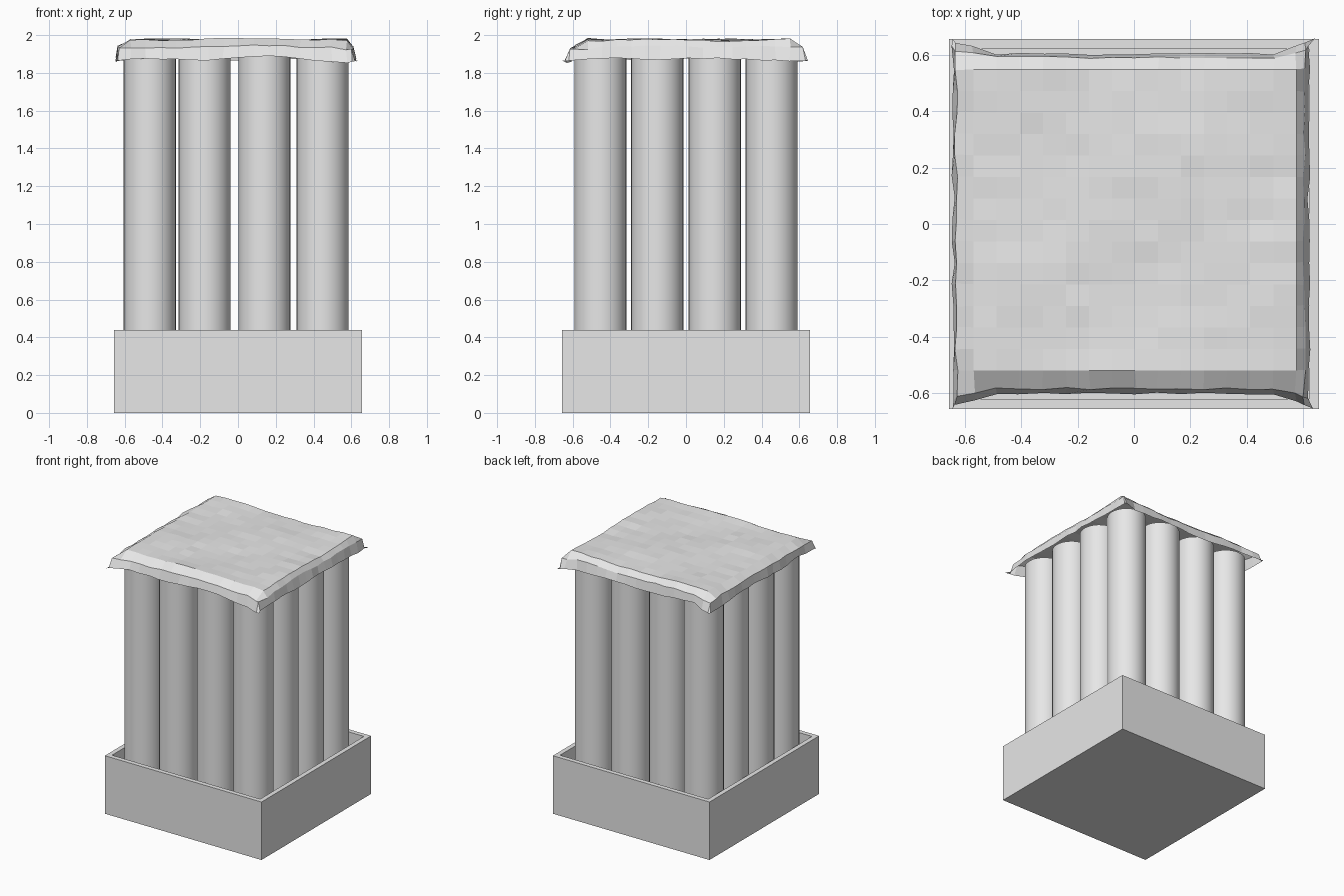
import bpy
import bmesh
import math
import random

random.seed(4)
cube = bpy.data.objects.get("Cube")
if cube:
    bpy.data.objects.remove(cube, do_unlink=True)

grey = bpy.data.materials.new("light grey")
grey.use_nodes = True
grey.diffuse_color = (0.8, 0.8, 0.8, 1)
grey.node_tree.nodes["Principled BSDF"].inputs["Base Color"].default_value = (0.8, 0.8, 0.8, 1)


def finish(name, bm):
    mesh = bpy.data.meshes.new(name)
    bm.to_mesh(mesh)
    bm.free()
    mesh.materials.append(grey)
    obj = bpy.data.objects.new(name, mesh)
    bpy.context.collection.objects.link(obj)
    return obj


# Open square tray: a box whose top is inset and pushed down
SIZE, HEIGHT, WALL, FLOOR = 1.315, 0.44, 0.05, 0.05
bm = bmesh.new()
bmesh.ops.create_cube(bm, size=1)
for v in bm.verts:
    v.co = (v.co.x * SIZE, v.co.y * SIZE, (v.co.z + 0.5) * HEIGHT)
top = max(bm.faces, key=lambda f: f.calc_center_median().z)
bmesh.ops.inset_region(bm, faces=[top], thickness=WALL)
well = bmesh.ops.extrude_face_region(bm, geom=[top])["geom"]
for item in well:
    if isinstance(item, bmesh.types.BMVert):
        item.co.z = FLOOR
if top.is_valid:
    bmesh.ops.delete(bm, geom=[top], context="FACES")
bmesh.ops.recalc_face_normals(bm, faces=bm.faces)
finish("tray", bm)

# Four by four cluster of upright tubes
RADIUS, TUBE_TOP = 0.138, 1.89
for row, y in enumerate((-0.453, -0.152, 0.152, 0.453)):
    for col, x in enumerate((-0.467, -0.177, 0.14, 0.448)):
        bpy.ops.mesh.primitive_cylinder_add(
            vertices=32, radius=RADIUS, depth=TUBE_TOP - FLOOR,
            location=(x, y, (TUBE_TOP + FLOOR) / 2))
        tube = bpy.context.object
        tube.name = f"tube_{row + 1}_{col + 1}"
        tube.data.materials.append(grey)
        bpy.ops.object.shade_smooth_by_angle(angle=math.radians(40))

# Draped sheet: flat middle, rounded fold, hanging hem, flared corners
N = 18
HALF = N // 2
FOLD = HALF - 2


def across(i, low, high):
    """Sheet coordinate for grid step i; low and high are (fold, mid, hem)."""
    if i <= -FOLD:
        return low[-i - FOLD]
    if i >= FOLD:
        return high[i - FOLD]
    t = (i + FOLD) / (2 * FOLD)
    return low[0] + (high[0] - low[0]) * t


bm = bmesh.new()
bmesh.ops.create_grid(bm, x_segments=N, y_segments=N, size=HALF)
for v in bm.verts:
    i, j = round(v.co.x), round(v.co.y)
    x = across(i, (-0.57, -0.632, -0.643), (0.577, 0.605, 0.622))
    y = across(j, (-0.52, -0.585, -0.603), (0.55, 0.592, 0.605))
    di, dj = abs(i) - FOLD, abs(j) - FOLD
    drop = (0, 0.035, 0.1)[max(0, di, dj)]
    wave = math.sin(x * 7 + 1) * math.sin(y * 8)
    z = 1.974 + 0.006 * wave + random.uniform(-0.004, 0.004) - drop
    if max(di, dj) == 2:
        z += 0.008 * math.sin(10 * (x if dj == 2 else y))
    if j == -FOLD and di < 0:
        z += 0.006
    # Hem corners pull outwards into points
    if di >= 0 and dj >= 0:
        y += math.copysign(0.013 * (di + dj) * (dj > 0), y)
        z -= 0.008
        if di == dj == 2:
            x = math.copysign(0.64, x)
            z = 1.865
        if di == dj == 0:
            z += 0.012
    if max(di, dj) > 0:
        x += random.uniform(-0.006, 0.006)
        y += random.uniform(-0.004, 0.004)
    v.co = (x, y, min(z, 2.0))
finish("draped_sheet", bm)
